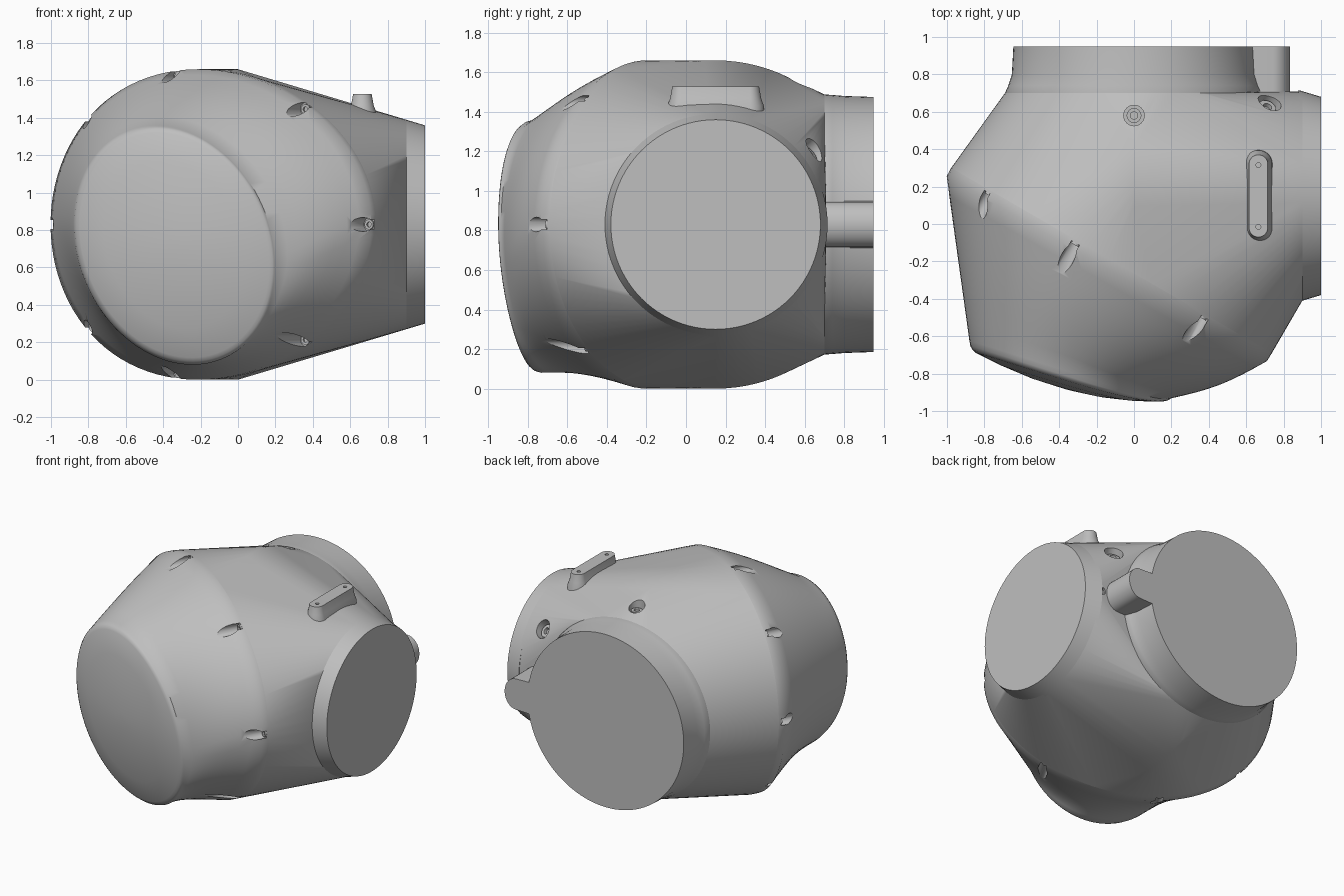
import bpy, bmesh, math
from math import sin, cos, pi, radians
from mathutils import Vector, Matrix
from mathutils.bvhtree import BVHTree

cube = bpy.data.objects.get("Cube")
if cube:
    bpy.data.objects.remove(cube, do_unlink=True)

grey = bpy.data.materials.new("plain_grey")
grey.use_nodes = True
grey.diffuse_color = (0.52, 0.52, 0.52, 1)
grey.node_tree.nodes["Principled BSDF"].inputs["Base Color"].default_value = (0.52, 0.52, 0.52, 1)

N = 96
ACROSS = Vector((0.866, -0.5, 0))     # along the seam plane
FORWARD = Vector((-0.5, -0.866, 0))   # out of the seam plane
MID = 0.83                            # height of all port axes
SEAM_MID = Vector((-0.12, -0.195, MID))


def finish(name, bm):
    bmesh.ops.recalc_face_normals(bm, faces=bm.faces)
    mesh = bpy.data.meshes.new(name)
    bm.to_mesh(mesh)
    bm.free()
    mesh.materials.append(grey)
    ob = bpy.data.objects.new(name, mesh)
    bpy.context.scene.collection.objects.link(ob)
    smooth(ob)
    return ob


def smooth(ob):
    bpy.ops.object.select_all(action='DESELECT')
    ob.select_set(True)
    bpy.context.view_layer.objects.active = ob
    bpy.ops.object.shade_smooth_by_angle(angle=radians(42))


def rod(bm, start, direction, radius, length):
    turn = Vector(direction).to_track_quat('Z', 'Y').to_matrix().to_4x4()
    place = Matrix.Translation(start) @ turn @ Matrix.Translation((0, 0, length / 2))
    bmesh.ops.create_cone(bm, cap_ends=True, segments=24, radius1=radius,
                          radius2=radius, depth=length, matrix=place)


def loft(bm, rings):
    loops = [[bm.verts.new(p) for p in ring] for ring in rings]
    for a, b in zip(loops, loops[1:]):
        for i in range(len(a)):
            j = (i + 1) % len(a)
            bm.faces.new((a[i], a[j], b[j], b[i]))
    bm.faces.new(loops[0])
    bm.faces.new(loops[-1])


def carve(ob, bm):
    cutter = finish("cutter", bm)
    cutter.hide_render = True
    mod = ob.modifiers.new("pockets", 'BOOLEAN')
    mod.operation = 'DIFFERENCE'
    mod.solver = 'EXACT'
    mod.object = cutter
    bpy.context.view_layer.objects.active = ob
    bpy.ops.object.modifier_apply(modifier=mod.name)
    bpy.data.objects.remove(cutter, do_unlink=True)
    smooth(ob)


def screw(name, base, direction, radius):
    # cap head with a socket: outer wall, rim, recessed floor
    turn = Vector(direction).to_track_quat('Z', 'Y').to_matrix()
    rings = []
    for r, h in ((1, 0), (1, 0.8), (0.5, 0.8), (0.5, 0.3)):
        rings.append([base + turn @ Vector((cos(a) * r, sin(a) * r, h)) * radius
                      for a in (2 * pi * k / 16 for k in range(16))])
    bm = bmesh.new()
    loft(bm, rings)
    finish(name, bm)


def seam(t):
    u = 0.99 * cos(t) - 0.08 * sin(t) ** 2
    return SEAM_MID + ACROSS * u + Vector((0, 0, MID * sin(t)))


def cap(t, scale, back):
    # domed front face; its rim fades out on the model's left
    x = -0.34 + 0.54 * cos(t) * scale
    z = 0.72 + 0.64 * sin(t - 0.18) * scale
    curve = 0.26 if z < MID else 0.2
    y = -0.95 + 0.28 * (x - 0.12) ** 2 + curve * (z - MID) ** 2
    return Vector((x, y + back * (1 - 0.75 * max(0, cos(t))), z))


def flank(t, f):
    # blend from the seam to the cap: hollow below, fuller above and on the left
    a, b = seam(t) + FORWARD * 0.05, cap(t, 1, 0.045)
    bow = sin(pi * f)
    g = f + bow * (0.38 * max(0, -sin(t)) - 0.07 * max(0, sin(t)))
    y = a.y + (b.y - a.y) * f - 0.03 * bow * max(0, cos(t))
    return Vector((a.x + (b.x - a.x) * g, y, a.z + (b.z - a.z) * g))


angles = [2 * pi * i / N for i in range(N)]

# Front shell: seam collar, tapering flank, rounded rim and domed cap
rings = [[seam(t) for t in angles]]
rings += [[flank(t, k / 8) for t in angles] for k in range(9)]
for scale, back in ((0.99, 0.02), (0.97, 0.006), (0.94, 0), (0.7, 0), (0.4, 0), (0.1, 0)):
    rings.append([cap(t, scale, back) for t in angles])
bm = bmesh.new()
loft(bm, rings)
front_shell = finish("front_shell", bm)

# Screw channels spaced around the seam
bm = bmesh.new()
for k, degrees in enumerate((0, 50, 98, 137, 180, -137, -98, -50)):
    p = seam(radians(degrees))
    inward = (SEAM_MID - ACROSS * 0.05 - p).normalized()
    start = p + FORWARD * 0.015 + inward * 0.028
    rod(bm, start, FORWARD, 0.037, 0.4)
    screw("seam_screw_%d" % k, start - FORWARD * 0.01, FORWARD, 0.027)
carve(front_shell, bm)


# Rear shell: skin stretched over the seam, the side cone and the neck root
def cone_ring(x):
    r = MID - 0.3 * x
    return [Vector((x, 0.15 + r * cos(t), MID + r * sin(t))) for t in angles]


def neck_ring(y, rx, rz):
    return [Vector((rx * cos(t), y, MID + rz * sin(t))) for t in angles]


points = [seam(t) for t in angles] + neck_ring(0.7, 0.69, 0.658)
points += [p for p in cone_ring(0) + cone_ring(0.9)
           if (p - SEAM_MID).dot(FORWARD) < 0 and p.y < 0.72]
bm = bmesh.new()
for p in points:
    bm.verts.new(p)
hull = bmesh.ops.convex_hull(bm, input=bm.verts)
loose = {g for g in hull["geom_interior"] + hull["geom_unused"]
         if isinstance(g, bmesh.types.BMVert)}
bmesh.ops.delete(bm, geom=list(loose), context='VERTS')
bmesh.ops.dissolve_limit(bm, angle_limit=0.002, verts=bm.verts, edges=bm.edges)
bmesh.ops.recalc_face_normals(bm, faces=bm.faces)
tree = BVHTree.FromBMesh(bm)
rear_shell = finish("rear_shell", bm)

# Recessed screws on the rear shell
bm = bmesh.new()
for k, (spot, direction, radius) in enumerate((
        ((0, 0.58, 1.5), (0, 0, 1), 0.055),
        ((0.72, 0.64, 1.2), (0.35, 0.7, 0.62), 0.066),
        ((0.87, 0.69, MID), (0.29, 0.96, 0), 0.028))):
    d = Vector(direction).normalized()
    hit = tree.ray_cast(Vector(spot) + d, -d)[0]
    floor = hit - d * radius
    rod(bm, floor, d, radius, 0.3)
    screw("rear_screw_%d" % k, floor - d * 0.005, d, radius * 0.72)
carve(rear_shell, bm)

# Side port: end of the cone
bm = bmesh.new()
loft(bm, [cone_ring(x) for x in (0.88, 1)])
finish("side_port", bm)

# Back neck with a small flare where it leaves the shell
bm = bmesh.new()
loft(bm, [neck_ring(*size) for size in (
    (0.5, 0.65, 0.65), (0.7, 0.69, 0.658), (0.74, 0.672, 0.655),
    (0.8, 0.653, 0.65), (0.948, 0.645, 0.645))])
finish("back_neck", bm)

# Rounded rib beside the neck
bm = bmesh.new()
arc = [pi * k / 16 - pi / 2 for k in range(17)]
outline = [(0.55, MID - 0.12)] + [(0.74 + 0.095 * cos(a), MID + 0.115 * sin(a)) for a in arc]
outline.append((0.55, MID + 0.12))
loft(bm, [[Vector((x, y, z)) for x, z in outline] for y in (0.6, 0.948)])
finish("neck_rib", bm)


# Raised mounting pad on top of the side cone
def stadium(grow, z):
    ring = []
    for k in range(32):
        a = 2 * pi * (k + 0.5) / 32
        shift = 0.17 if sin(a) > 0 else -0.17
        r = 0.05 + grow
        ring.append(Vector((0.665 + r * cos(a), 0.15 + shift + r * sin(a), z)))
    return ring


bm = bmesh.new()
loft(bm, [stadium(g, z) for g, z in ((0.03, 1.3), (0.024, 1.43), (0.01, 1.47), (0, 1.527))])
pad = finish("mounting_pad", bm)
bm = bmesh.new()
for y in (-0.015, 0.315):
    rod(bm, (0.665, y, 1.49), (0, 0, 1), 0.013, 0.1)
carve(pad, bm)
